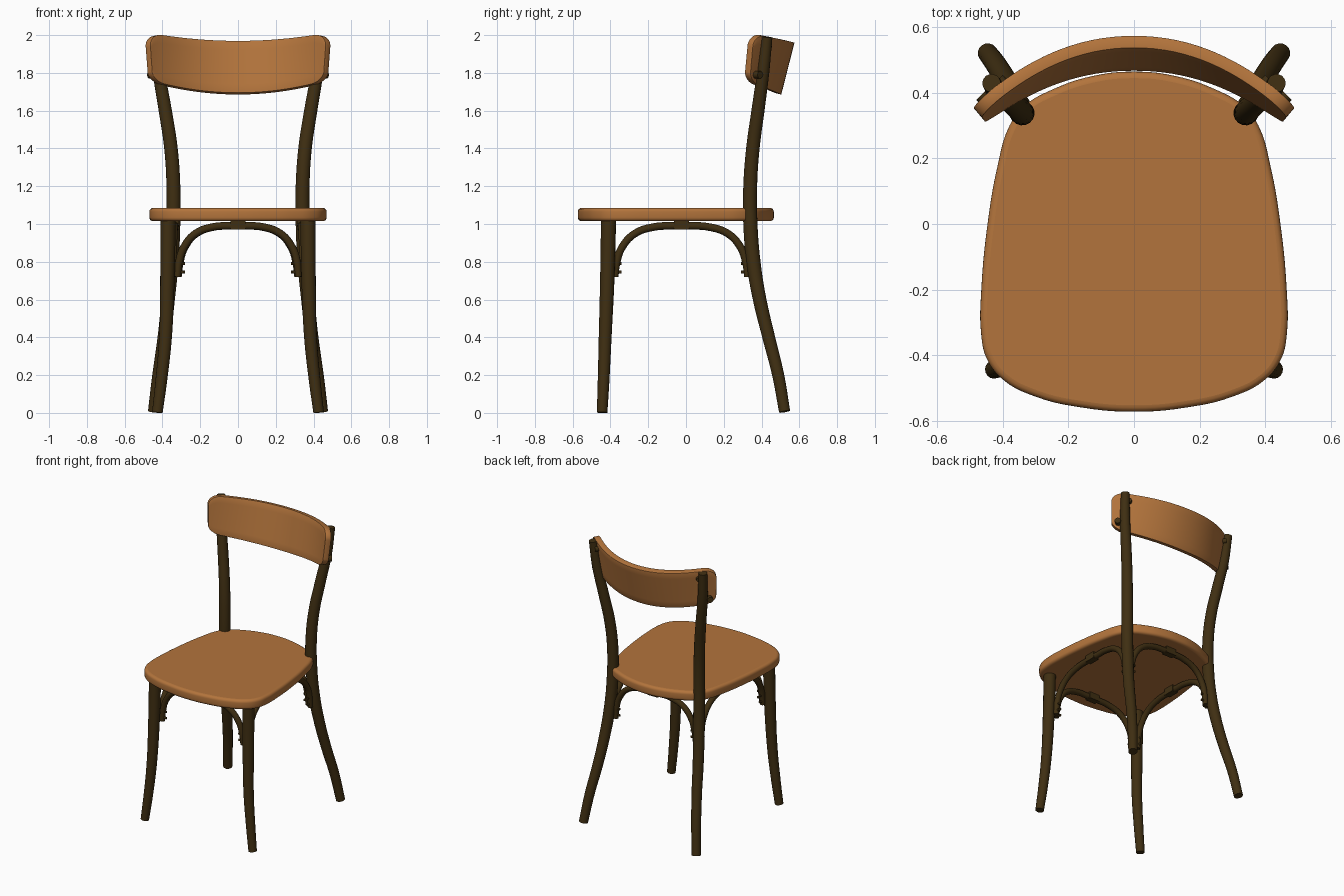
import bpy, bmesh, math
from mathutils import Vector

if "Cube" in bpy.data.objects:
    bpy.data.objects.remove(bpy.data.objects["Cube"])


def material(name, rgb):
    m = bpy.data.materials.new(name)
    m.diffuse_color = (*rgb, 1)
    m.use_nodes = True
    m.node_tree.nodes["Principled BSDF"].inputs["Base Color"].default_value = m.diffuse_color
    return m


LIGHT = material("light_wood", (0.45, 0.175, 0.045))
DARK = material("dark_wood", (0.05, 0.028, 0.006))


def finish(ob, mat, angle=40):
    ob.data.materials.clear()
    ob.data.materials.append(mat)
    bpy.ops.object.select_all(action='DESELECT')
    ob.select_set(True)
    bpy.context.view_layer.objects.active = ob
    if ob.type == 'CURVE':
        bpy.ops.object.convert(target='MESH')
        ob = bpy.context.view_layer.objects.active
    bpy.ops.object.shade_smooth_by_angle(angle=math.radians(angle))
    return ob


def spline(name, pts, radii=None, cyclic=False):
    cu = bpy.data.curves.new(name, 'CURVE')
    cu.dimensions = '3D'
    sp = cu.splines.new('BEZIER')
    sp.bezier_points.add(len(pts) - 1)
    for i, (bp, p) in enumerate(zip(sp.bezier_points, pts)):
        bp.co = p
        bp.handle_left_type = bp.handle_right_type = 'AUTO'
        bp.radius = radii[i] if radii else 1
    sp.use_cyclic_u = cyclic
    ob = bpy.data.objects.new(name, cu)
    bpy.context.collection.objects.link(ob)
    return ob


def rod(name, pts, radii):
    ob = spline(name, pts, radii)
    cu = ob.data
    cu.bevel_depth = 1
    cu.bevel_resolution = 6
    cu.resolution_u = 6
    cu.use_fill_caps = True
    return finish(ob, DARK)


def bolt(name, centre, axis, r, length):
    bpy.ops.mesh.primitive_cylinder_add(vertices=14, radius=r, depth=length, location=centre)
    ob = bpy.context.object
    ob.name = name
    ob.rotation_euler = Vector(axis).to_track_quat('Z', 'Y').to_euler()
    return finish(ob, DARK)


# Seat: rounded outline, mirrored, with a soft edge
half = [(0.16, -0.56), (0.30, -0.527), (0.40, -0.475), (0.45, -0.41), (0.467, -0.33),
        (0.466, -0.2), (0.447, 0), (0.418, 0.17), (0.38, 0.30), (0.335, 0.36),
        (0.25, 0.41), (0.12, 0.453)]
outline = [(0, -0.573)] + half + [(0, 0.465)] + [(-x, y) for x, y in reversed(half)]
seat = spline("seat", [(x, y, 0) for x, y in outline], cyclic=True)
cu = seat.data
cu.dimensions = '2D'
cu.fill_mode = 'BOTH'
cu.resolution_u = 5
cu.extrude = 0.015
cu.bevel_depth = 0.02
cu.bevel_resolution = 3
cu.offset = -0.02
seat.location.z = 1.05
finish(seat, LIGHT)

# Backrest: bowed, leaning panel with rounded ends
bm = bmesh.new()
NU, NV = 48, 6
grid = []
for i in range(NU + 1):
    u = math.sin((i / NU - 0.5) * math.pi)
    a = abs(u)
    e = max(0, (a - 0.86) / 0.14)
    rnd = 1 - math.sqrt(max(0, 1 - e * e))
    top = 1.965 + 0.045 * a * a - 0.07 * rnd
    bot = 1.69 + 0.065 * a * a + 0.05 * rnd
    col = []
    for j in range(NV + 1):
        z = bot + (top - bot) * j / NV
        h = (z - 1.69 - 0.05 * a * a) / 0.275
        col.append(bm.verts.new(((0.462 + 0.02 * h) * u,
                                 0.486 + 0.07 * h - (0.165 + 0.045 * h) * a ** 2.1, z)))
    grid.append(col)
for i in range(NU):
    for j in range(NV):
        bm.faces.new((grid[i][j], grid[i + 1][j], grid[i + 1][j + 1], grid[i][j + 1]))
me = bpy.data.meshes.new("backrest")
bm.to_mesh(me)
bm.free()
back = bpy.data.objects.new("backrest", me)
bpy.context.collection.objects.link(back)
sol = back.modifiers.new("thickness", 'SOLIDIFY')
sol.thickness = 0.038
sol.offset = 0
bev = back.modifiers.new("soft_edge", 'BEVEL')
bev.width = 0.008
bev.segments = 2
bev.limit_method = 'ANGLE'
bev.angle_limit = math.radians(50)
finish(back, LIGHT)

# Legs, back posts and their bolts on each side
back_path = [(0.447, 0.522, 0.007), (0.422, 0.488, 0.2), (0.392, 0.438, 0.4), (0.37, 0.39, 0.6),
             (0.352, 0.357, 0.8), (0.343, 0.341, 1.0), (0.342, 0.34, 1.2), (0.355, 0.354, 1.4),
             (0.385, 0.381, 1.6), (0.418, 0.408, 1.8), (0.435, 0.43, 1.99)]
back_r = [0.03, 0.032, 0.034, 0.036, 0.038, 0.038, 0.037, 0.036, 0.035, 0.033, 0.028]
front_path = [(0.427, -0.444, 0.002), (0.405, -0.436, 0.18), (0.384, -0.428, 0.4),
              (0.374, -0.417, 0.7), (0.37, -0.41, 1.02)]
front_r = [0.028, 0.031, 0.034, 0.038, 0.04]
for s, side in ((1, "right"), (-1, "left")):
    rod("back_leg_" + side, [(s * x, y, z) for x, y, z in back_path], back_r)
    rod("front_leg_" + side, [(s * x, y, z) for x, y, z in front_path], front_r)
    bolt("backrest_bolt_upper_" + side, (s * 0.395, 0.425, 1.94), (s * 0.7, 0.7, 0), 0.017, 0.05)
    bolt("backrest_bolt_lower_" + side, (s * 0.45, 0.375, 1.79), (s * 0.7, 0.7, 0), 0.02, 0.05)

# Bent arches under the seat: half profile as (distance along, height)
arch = [(1.0, 0.72), (0.975, 0.80), (0.89, 0.88), (0.70, 0.95), (0.4, 0.985), (0.15, 0.99)]
prof = [(-t, z) for t, z in arch] + [(t, z) for t, z in reversed(arch)]
rad = [0.017] + [0.02] * (len(prof) - 2) + [0.017]


def brace(name, centre, along, width, bow):
    c, d = Vector(centre), Vector(along)
    out = c.normalized() * bow
    rod(name, [c + d * (t * width) + out * (1 - t * t) + Vector((0, 0, z)) for t, z in prof], rad)
    # fixing block at the crown and screws at the ends
    mid = c + out + Vector((0, 0, 0.993))
    bpy.ops.mesh.primitive_cube_add(size=1, location=mid)
    block = bpy.context.object
    block.name = name + "_block"
    block.scale = (0.08, 0.045, 0.045) if abs(d.x) > 0.5 else (0.045, 0.08, 0.045)
    finish(block, DARK)
    for k in (-1, 1):
        for n, z in enumerate((0.745, 0.79)):
            bolt(f"{name}_screw_{k}_{n}", c + d * (k * (width * 0.98 - 0.012)) + Vector((0, 0, z)),
                 d, 0.008, 0.03)


brace("front_arch", (0, -0.40, 0), (1, 0, 0), 0.32, 0.02)
brace("back_arch", (0, 0.345, 0), (1, 0, 0), 0.315, 0.01)
for s, side in ((1, "right"), (-1, "left")):
    brace("side_arch_" + side, (s * 0.345, -0.025, 0), (0, 1, 0), 0.35, -0.01)
